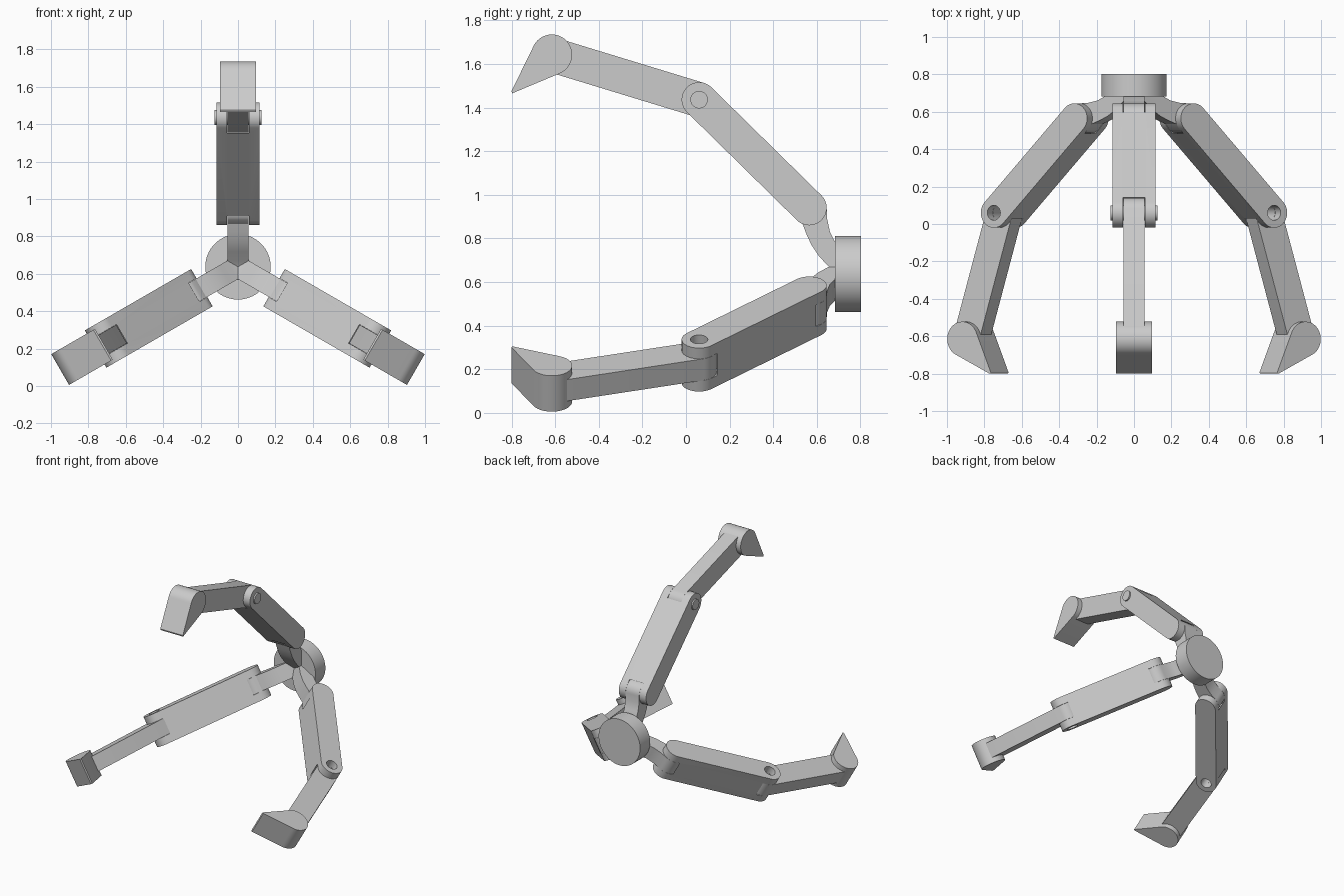
import bpy, bmesh, math
from mathutils import geometry, Vector

if "Cube" in bpy.data.objects:
    bpy.data.objects.remove(bpy.data.objects["Cube"])

CENTRE_Z = 0.637          # height of the claw's axis
ROOT, ELBOW, TIP = (0.565, 0.94), (0.06, 1.436), (-0.615, 1.642)   # pivots (y, z)

grey = bpy.data.materials.new("light_grey")
grey.diffuse_color = (0.6, 0.6, 0.6, 1)
grey.use_nodes = True
grey.node_tree.nodes["Principled BSDF"].inputs["Base Color"].default_value = grey.diffuse_color


def circle(c, r, start=0, end=360, n=48):
    return [(c[0] + r * math.cos(math.radians(start + (end - start) * i / n)),
             c[1] + r * math.sin(math.radians(start + (end - start) * i / n)))
            for i in range(n + (end - start < 360))]


def hull(points):
    return [points[i] for i in geometry.convex_hull_2d([Vector(p) for p in points])]


def prism(name, profile, half_width, angle):
    """Extrude a (y, z) profile across x, then swing it about the claw axis."""
    bm = bmesh.new()
    face = bm.faces.new([bm.verts.new((-half_width, y, z - CENTRE_Z)) for y, z in profile])
    out = bmesh.ops.extrude_face_region(bm, geom=[face])
    moved = [v for v in out["geom"] if isinstance(v, bmesh.types.BMVert)]
    bmesh.ops.translate(bm, verts=moved, vec=(2 * half_width, 0, 0))
    bmesh.ops.recalc_face_normals(bm, faces=bm.faces)
    mesh = bpy.data.meshes.new(name)
    bm.to_mesh(mesh)
    bm.free()
    mesh.materials.append(grey)
    ob = bpy.data.objects.new(name, mesh)
    bpy.context.collection.objects.link(ob)
    ob.location.z = CENTRE_Z
    ob.rotation_euler.y = math.radians(angle)
    return ob


def cut(ob, cutter):
    """Boolean the cutter out of a part and discard the cutter."""
    cutter.hide_render = True
    mod = ob.modifiers.new("cut", "BOOLEAN")
    mod.operation, mod.solver, mod.object = "DIFFERENCE", "EXACT", cutter
    select(ob)
    bpy.ops.object.modifier_apply(modifier=mod.name)
    bpy.data.objects.remove(cutter)


def select(ob):
    bpy.ops.object.select_all(action="DESELECT")
    ob.select_set(True)
    bpy.context.view_layer.objects.active = ob


def finger(side, angle, has_pin):
    # Curved bracket joining the finger to the base
    bracket = circle(ROOT, 0.08, 0, 220, 28) + [
        (0.535, 0.865), (0.552, 0.82), (0.575, 0.77), (0.61, 0.718), (0.655, 0.67),
        (0.675, CENTRE_Z), (0.69, CENTRE_Z), (0.69, 0.77), (0.66, 0.83), (0.647, 0.89)]
    prism(side + "_bracket", bracket, 0.057, angle)

    # Wide lower link, forked at both ends
    lower = prism(side + "_lower_link", hull(circle(ROOT, 0.08) + circle(ELBOW, 0.08)), 0.115, angle)
    for pivot in (ROOT, ELBOW):
        cut(lower, prism("slot_cutter", circle(pivot, 0.088), 0.058, angle))

    # Narrow upper link
    upper = prism(side + "_upper_link", hull(circle(ELBOW, 0.08) + circle(TIP, 0.08)), 0.057, angle)

    # Elbow: a pin, or an open pin hole
    if has_pin:
        prism(side + "_elbow_pin", circle(ELBOW, 0.04), 0.126, angle)
    else:
        for part in (lower, upper):
            cut(part, prism("hole_cutter", circle(ELBOW, 0.04), 0.2, angle))

    # Wedge-shaped fingertip
    prism(side + "_fingertip",
          hull(circle(TIP, 0.093) + [(-0.8, 1.475), (-0.797, 1.465)]), 0.095, angle)


# Round mounting base behind the fingers
bpy.ops.mesh.primitive_cylinder_add(vertices=64, radius=0.175, depth=0.12,
                                    location=(0, 0.742, CENTRE_Z),
                                    rotation=(math.pi / 2, 0, 0))
base = bpy.context.object
base.name = "base_disc"
base.data.materials.append(grey)

finger("top", 0, True)
finger("right", 120, False)
finger("left", -120, False)

# Smooth the round surfaces, keep the flat edges crisp
for ob in list(bpy.context.scene.objects):
    select(ob)
    bpy.ops.object.shade_smooth_by_angle(angle=math.radians(30))
